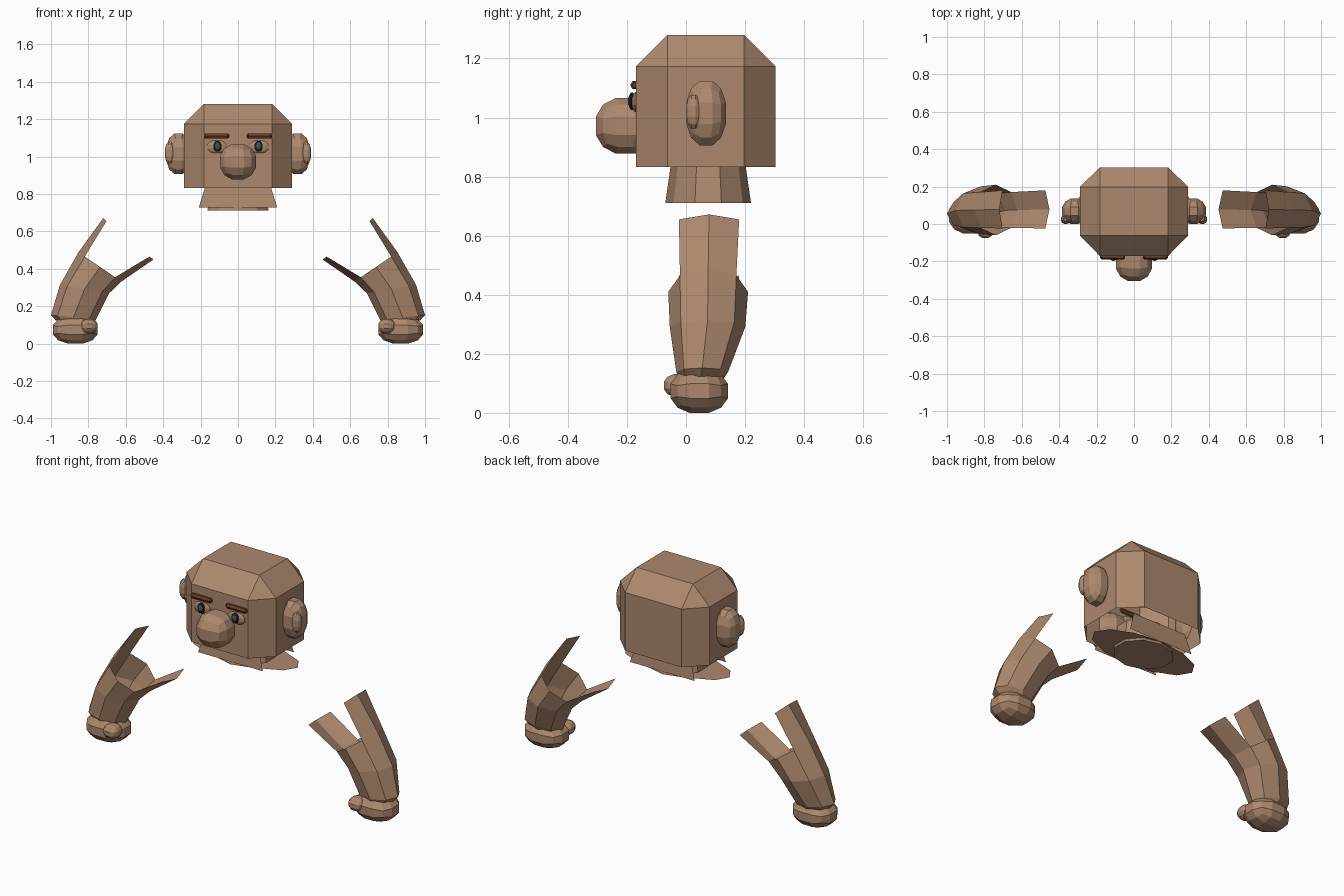
import bpy, bmesh, math
from mathutils import Vector

if "Cube" in bpy.data.objects:
    bpy.data.objects.remove(bpy.data.objects["Cube"])


def material(name, rgb):
    m = bpy.data.materials.new(name)
    m.diffuse_color = (*rgb, 1)
    m.use_nodes = True
    m.node_tree.nodes["Principled BSDF"].inputs["Base Color"].default_value = m.diffuse_color
    return m


SKIN = material("skin", (0.42, 0.25, 0.155))
BROW = material("brow_brown", (0.15, 0.05, 0.02))
IRIS = material("iris_slate", (0.05, 0.09, 0.10))
PUPIL = material("pupil_black", (0.01, 0.012, 0.014))


def finish(bm, name, mat, recalc=True):
    if recalc:
        bmesh.ops.recalc_face_normals(bm, faces=bm.faces[:])
    me = bpy.data.meshes.new(name)
    bm.to_mesh(me)
    bm.free()
    me.materials.append(mat)
    ob = bpy.data.objects.new(name, me)
    bpy.context.collection.objects.link(ob)
    return ob


def blob(name, center, radii, mat, cuts=2):
    """Faceted ball made from a subdivided cube."""
    bm = bmesh.new()
    bmesh.ops.create_cube(bm, size=2)
    bmesh.ops.subdivide_edges(bm, edges=bm.edges[:], cuts=cuts, use_grid_fill=True)
    for v in bm.verts:
        d = v.co.normalized()
        v.co = Vector([c + r * k for c, r, k in zip(center, radii, d)])
    # stretch so the faceted ball fills its stated radii
    for i in range(3):
        ext = max(abs(v.co[i] - center[i]) for v in bm.verts)
        for v in bm.verts:
            v.co[i] = center[i] + (v.co[i] - center[i]) * radii[i] / ext
    return finish(bm, name, mat)


def bridge(bm, a, b):
    n = len(a)
    for i in range(n):
        j = (i + 1) % n
        bm.faces.new((a[i], a[j], b[j], b[i]))


def ellipse(bm, n, rx, ry, cy, z, start=0.0):
    return [bm.verts.new((rx * math.cos(start + math.tau * i / n),
                          cy + ry * math.sin(start + math.tau * i / n), z))
            for i in range(n)]


# Head: chamfered box, open underneath
bm = bmesh.new()
X, XI, Y0, Y0I, Y1I, Y1 = 0.29, 0.183, -0.17, -0.062, 0.197, 0.303
outline = [(XI, Y0), (X, Y0I), (X, Y1I), (XI, Y1),
           (-XI, Y1), (-X, Y1I), (-X, Y0I), (-XI, Y0)]
low = [bm.verts.new((x, y, 0.832)) for x, y in outline]
mid = [bm.verts.new((x, y, 1.173)) for x, y in outline]
top = [bm.verts.new(p) for p in ((XI, Y0I, 1.28), (XI, Y1I, 1.28),
                                 (-XI, Y1I, 1.28), (-XI, Y0I, 1.28))]
bridge(bm, low, mid)
bm.faces.new(top)
for i in range(4):
    bm.faces.new((mid[2 * i], mid[2 * i + 1], top[i]))
    bm.faces.new((mid[2 * i + 1], mid[(2 * i + 2) % 8], top[(i + 1) % 4], top[i]))
finish(bm, "head", SKIN)

# Neck: flared tube with a closed base
bm = bmesh.new()
a = ellipse(bm, 10, 0.15, 0.125, 0.075, 0.85, math.radians(18))
b = ellipse(bm, 10, 0.172, 0.145, 0.075, 0.711, math.radians(18))
bridge(bm, a, b)
bm.faces.new(b)
finish(bm, "neck", SKIN)

# Flat shoulder sheet around the neck base
bm = bmesh.new()
bm.faces.new(ellipse(bm, 12, 0.335, 0.145, 0.075, 0.726))
finish(bm, "shoulder_sheet", SKIN, recalc=False)

# Inward-facing collar panels before and behind the neck
bm = bmesh.new()
for s in (-1, 1):
    pts = [(-0.21, 0.145, 0.727), (0.21, 0.145, 0.727),
           (0.175, 0.132, 0.84), (-0.175, 0.132, 0.84)]
    f = bm.faces.new([bm.verts.new((x, 0.075 + s * y, z)) for x, y, z in pts])
    f.normal_update()
    if f.normal.y * s > 0:
        f.normal_flip()
finish(bm, "collar_panels", SKIN, recalc=False)

# Nose
blob("nose", (0, -0.205, 0.972), (0.096, 0.1, 0.094), SKIN)


def arm(side, s):
    """Eight-sided sleeve of skin with two open strips at the shoulder."""
    bm = bmesh.new()
    # centre x, z; half-width vector x, z; centre y; half-depth
    sections = [(0.738, 0.41, 0.115, 0.078, 0.075, 0.135),
                (0.82, 0.292, 0.132, 0.022, 0.073, 0.128),
                (0.88, 0.14, 0.12, 0.012, 0.055, 0.088),
                (0.873, 0.115, 0.1, 0.008, 0.052, 0.075)]
    rings = []
    for cx, cz, hx, hz, cy, ry in sections:
        ring = []
        for i in range(8):
            t = math.tau * i / 8
            k = math.cos(t)
            ring.append(bm.verts.new((s * (cx + hx * k), cy + ry * math.sin(t), cz + hz * k)))
        rings.append(ring)
    for r, q in zip(rings, rings[1:]):
        bridge(bm, r, q)
    bm.faces.new(rings[-1])
    # strips: outer over the shoulder, inner under the armpit
    for mid_i, ridge, edge in ((0, (0.72, 0.672), (0.703, 0.655)),
                               (4, (0.452, 0.45), (0.474, 0.465))):
        base = [rings[0][(mid_i + d) % 8] for d in (-1, 0, 1)]
        tips = []
        for j, v in enumerate(base):
            x, z = ridge if j == 1 else edge
            y = 0.078 if j == 1 else (0.18 if v.co.y > 0.075 else -0.024)
            tips.append(bm.verts.new((s * x, y, z)))
        for j in range(2):
            bm.faces.new((base[j], base[j + 1], tips[j + 1], tips[j]))
    finish(bm, side + "_arm", SKIN)


for side, s in (("left", -1), ("right", 1)):
    # Ears with a small inner lobe
    blob(side + "_ear", (s * 0.318, 0.068, 1.015), (0.066, 0.067, 0.109), SKIN)
    blob(side + "_ear_lobe", (s * 0.365, 0.025, 1.02), (0.026, 0.024, 0.057), SKIN)

    # Eyes: lid, iris and pupil
    blob(side + "_eyelid", (s * 0.112, -0.167, 1.052), (0.052, 0.016, 0.034), SKIN)
    blob(side + "_iris", (s * 0.11, -0.183, 1.055), (0.021, 0.011, 0.029), PUPIL)
    blob(side + "_pupil", (s * 0.11, -0.19, 1.056), (0.013, 0.007, 0.018), IRIS)

    # Eyebrow: six-sided bar with tapered ends
    bm = bmesh.new()
    rings = []
    for x, r in ((0.047, 0.009), (0.055, 0.016), (0.173, 0.016), (0.181, 0.009)):
        rings.append([bm.verts.new((s * x, -0.173 + r * math.cos(math.tau * i / 6),
                                    1.11 + r * math.sin(math.tau * i / 6)))
                      for i in range(6)])
    for r, q in zip(rings, rings[1:]):
        bridge(bm, r, q)
    bm.faces.new(rings[0])
    bm.faces.new(rings[-1])
    finish(bm, side + "_eyebrow", BROW)

    # Arm, hand and thumb
    arm(side, s)
    blob(side + "_hand", (s * 0.87, 0.045, 0.074), (0.12, 0.097, 0.074), SKIN)
    blob(side + "_thumb", (s * 0.795, -0.025, 0.093), (0.045, 0.05, 0.038), SKIN)
